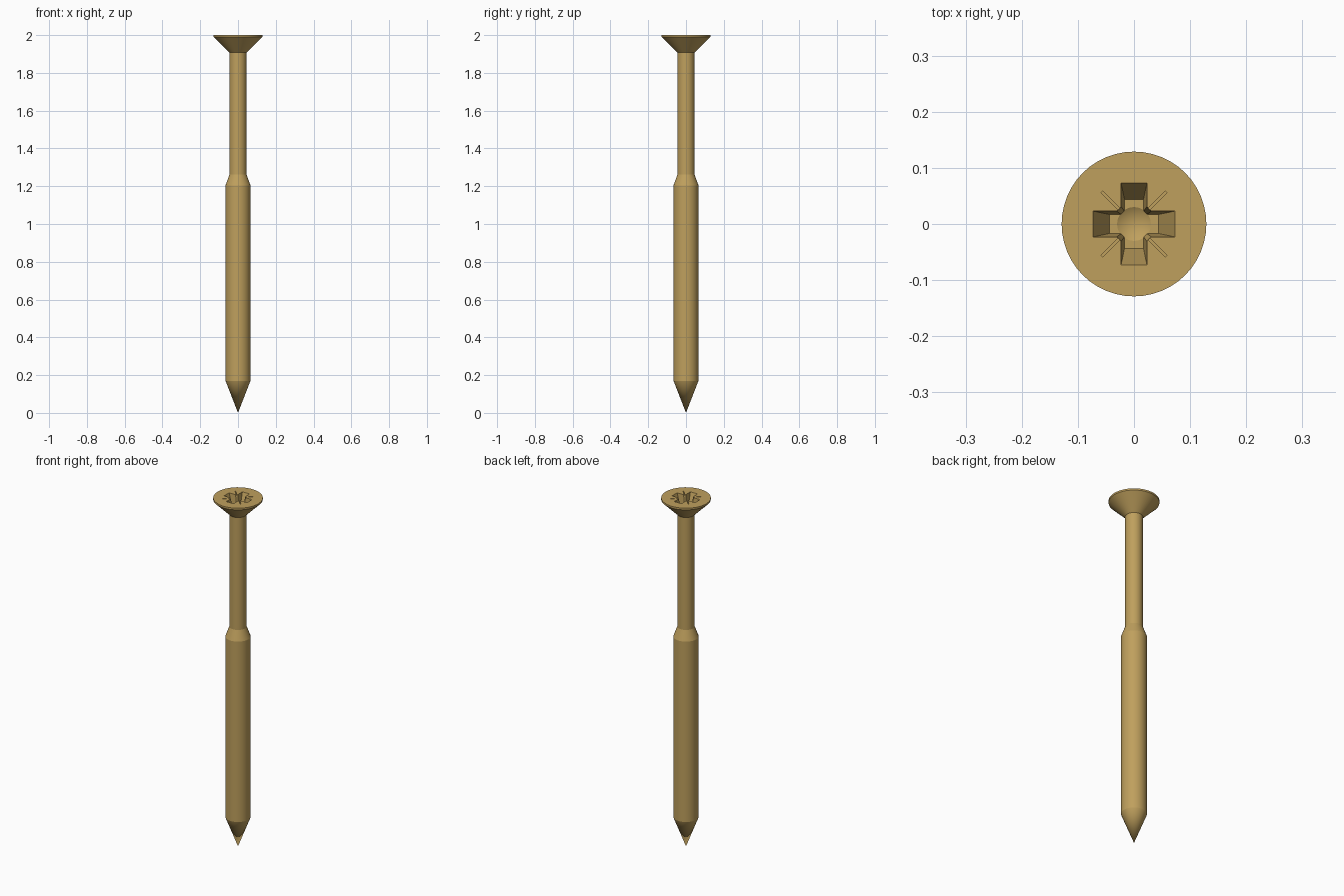
import bpy, bmesh
from math import pi, radians
from mathutils import Matrix, Vector

if "Cube" in bpy.data.objects:
    bpy.data.objects.remove(bpy.data.objects["Cube"])

TOP = 2.0
SIDES = 48


def make_object(name, bm):
    bmesh.ops.remove_doubles(bm, verts=bm.verts, dist=1e-5)
    bmesh.ops.recalc_face_normals(bm, faces=bm.faces)
    mesh = bpy.data.meshes.new(name)
    bm.to_mesh(mesh)
    bm.free()
    obj = bpy.data.objects.new(name, mesh)
    bpy.context.collection.objects.link(obj)
    return obj


def lathe(name, profile):
    bm = bmesh.new()
    verts = [bm.verts.new((r, 0, z)) for r, z in profile]
    edges = [bm.edges.new(pair) for pair in zip(verts, verts[1:])]
    bmesh.ops.spin(bm, geom=verts + edges, axis=(0, 0, 1), cent=(0, 0, 0),
                   angle=2 * pi, steps=SIDES)
    bmesh.ops.remove_doubles(bm, verts=bm.verts, dist=1e-5)
    bmesh.ops.holes_fill(bm, edges=[e for e in bm.edges if e.is_boundary], sides=0)
    return make_object(name, bm)


def cross_loop(bm, length, half, corner, z):
    """Plus-shaped outline with bevelled inner corners."""
    arm = [(length, -half), (length, half), (corner, half)]
    arm.insert(0, (corner, -half))
    return [bm.verts.new(Matrix.Rotation(k * pi / 2, 3, 'Z') @ Vector((x, y, z)))
            for k in range(4) for x, y in arm]


def cut(target, cutter):
    mod = target.modifiers.new("recess", 'BOOLEAN')
    mod.operation = 'DIFFERENCE'
    mod.solver = 'EXACT'
    mod.object = cutter
    bpy.context.view_layer.objects.active = target
    bpy.ops.object.modifier_apply(modifier=mod.name)
    bpy.data.objects.remove(cutter)


# Screw body: point, threaded zone, shoulder, shank, countersunk head
screw = lathe("screw", [(0, 0), (0.066, 0.17), (0.066, 1.205), (0.045, 1.262),
                        (0.045, 1.907), (0.129, 1.99), (0.129, TOP)])

# Tapered cross recess, extended slightly above the head
bm = bmesh.new()
loops = [cross_loop(bm, 0.0765, 0.0238, 0.032, TOP + 0.01),
         cross_loop(bm, 0.044, 0.017, 0.023, TOP - 0.08)]
n = len(loops[0])
for i in range(n):
    j = (i + 1) % n
    bm.faces.new((loops[0][i], loops[0][j], loops[1][j], loops[1][i]))
for loop in loops:
    bm.faces.new(loop)
cut(screw, make_object("cross_cutter", bm))

# Conical bottom of the recess
cut(screw, lathe("cone_cutter", [(0, TOP - 0.098), (0.03, TOP - 0.08), (0.03, TOP - 0.075)]))

# Four shallow diagonal tick marks
for k in range(4):
    bm = bmesh.new()
    bmesh.ops.create_cube(bm, size=1, matrix=Matrix.Rotation(pi / 4 + k * pi / 2, 4, 'Z')
                          @ Matrix.Translation((0.057, 0, TOP))
                          @ Matrix.Diagonal((0.048, 0.004, 0.008, 1)))
    cut(screw, make_object("tick_cutter", bm))

# Brass colour and shading
brass = bpy.data.materials.new("brass")
brass.diffuse_color = (0.52, 0.35, 0.11, 1)
brass.use_nodes = True
brass.node_tree.nodes["Principled BSDF"].inputs["Base Color"].default_value = brass.diffuse_color
screw.data.materials.clear()
screw.data.materials.append(brass)
bpy.ops.object.select_all(action='DESELECT')
screw.select_set(True)
bpy.context.view_layer.objects.active = screw
bpy.ops.object.shade_smooth_by_angle(angle=radians(15))
